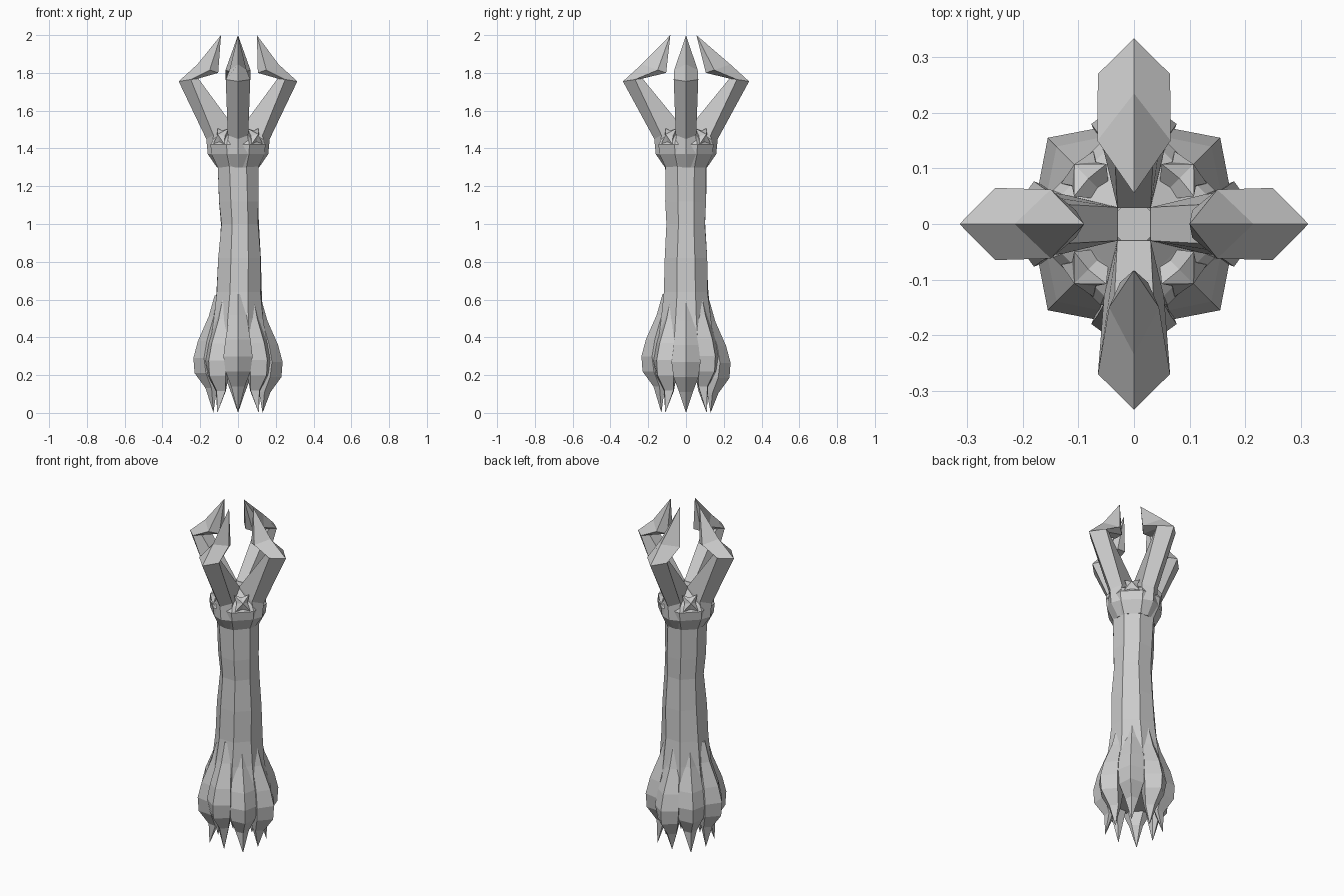
import bpy, bmesh, math, random
from mathutils import Matrix

if "Cube" in bpy.data.objects:
    bpy.data.objects.remove(bpy.data.objects["Cube"])

random.seed(4)


def finish(name, bm, angle=0.0):
    bmesh.ops.rotate(bm, verts=bm.verts, matrix=Matrix.Rotation(angle, 3, 'Z'))
    bmesh.ops.recalc_face_normals(bm, faces=bm.faces)
    mesh = bpy.data.meshes.new(name)
    bm.to_mesh(mesh)
    bm.free()
    ob = bpy.data.objects.new(name, mesh)
    bpy.context.collection.objects.link(ob)
    return ob


def loft(name, rings, tip=None, angle=0.0):
    """Bridge equal-length rings; cap the start, and end in a cap or a point."""
    bm = bmesh.new()
    rows = [[bm.verts.new(p) for p in ring] for ring in rings]
    n = len(rows[0])
    for a, b in zip(rows, rows[1:]):
        for i in range(n):
            j = (i + 1) % n
            bm.faces.new((a[i], a[j], b[j], b[i]))
    bm.faces.new(rows[0])
    if tip:
        t = bm.verts.new(tip)
        for i in range(n):
            bm.faces.new((rows[-1][i], rows[-1][(i + 1) % n], t))
    else:
        bm.faces.new(rows[-1])
    return finish(name, bm, angle)


def polygon(r, z, sides=8, dx=0.0, jitter=0.0):
    ring = []
    for i in range(sides):
        a = math.tau * (i + 0.5) / sides
        q = r + random.uniform(-jitter, jitter)
        ring.append((q * math.cos(a) + dx, q * math.sin(a), z))
    return ring


def section(ridge, side, inner):
    """Five-sided section: outer ridge, two shoulders, flat inner edge."""
    (r, z), (sr, sz, w), (ir, iz, iw) = ridge, side, inner
    return [(r, 0, z), (sr, w, sz), (ir, iw, iz), (ir, -iw, iz), (sr, -w, sz)]


# Faceted shaft
loft("shaft", [polygon(r, z, 8, dx, 0.005) for r, z, dx in [
    (0.14, 0.20, 0), (0.165, 0.35, 0), (0.14, 0.50, 0), (0.127, 0.64, 0.005),
    (0.118, 0.82, 0.008), (0.109, 1.0, 0.01), (0.114, 1.12, 0.005), (0.118, 1.33, 0)]])

# Flared collar below the claws, closing inward as the palm
loft("collar", [polygon(r, z) for r, z in [
    (0.117, 1.30), (0.152, 1.37), (0.158, 1.42), (0.140, 1.45), (0.095, 1.48), (0.04, 1.52)]])

# Four upper claws: tip radius and fingertip width differ slightly
for k, (tip_r, w) in enumerate([(0.10, 0.062), (0.055, 0.066), (0.09, 0.062), (0.083, 0.045)]):
    e = 0.02 if k % 2 else 0.0
    loft("claw", [
        section((0.112, 1.30), (0.105, 1.30, 0.044), (0.02, 1.36, 0.03)),
        section((0.160, 1.37), (0.140, 1.37, 0.055), (0.02, 1.42, 0.03)),
        section((0.168, 1.45), (0.130, 1.47, 0.054), (0.03, 1.525, 0.03)),
        section((0.314 + e, 1.755), (0.250 + e, 1.765, 0.065), (0.210 + e, 1.77, 0.04)),
        section((0.215 + e, 1.845), (0.15, 1.815, w), (0.105, 1.80, 0.025)),
    ], (tip_r, 0, 2.0), k * math.pi / 2)

# Small star-shaped thorns between the claws
for k in range(4):
    bm = bmesh.new()
    pts = []
    for i in range(8):
        a = math.tau * i / 8
        q = 0.058 if i % 2 else 0.03
        pts.append(bm.verts.new((0.128 - 0.4 * q * math.sin(a), q * math.cos(a),
                                 1.465 + q * math.sin(a))))
    for apex in ((0.152, 0, 1.475), (0.06, 0, 1.45)):
        t = bm.verts.new(apex)
        for i in range(8):
            bm.faces.new((pts[i], pts[(i + 1) % 8], t))
    finish("thorn", bm, math.pi / 4 + k * math.pi / 2)

# Eight swollen, sharply ridged roots ending in downward spikes
ROOT = [  # height, ridge radius, shoulder radius, half width, inner radius
    (0.61, 0.124, 0.112, 0.018, 0.08), (0.50, 0.155, 0.128, 0.045, 0.09),
    (0.37, 0.212, 0.165, 0.066, 0.10), (0.28, 0.236, 0.180, 0.077, 0.11),
    (0.20, 0.230, 0.170, 0.066, 0.11), (0.12, 0.172, 0.140, 0.036, 0.112)]
for k in range(8):
    s = 0.93 if k % 2 else 1.0
    lift = random.uniform(-0.02, 0.02)
    loft("root_spike", [
        section((r * s, z + lift), (sr * s, z + lift, w), (ir, z + lift, w * 0.6))
        for z, r, sr, w, ir in ROOT],
        (0.155 if k % 2 else 0.13, 0, 0.0), k * math.pi / 4)
